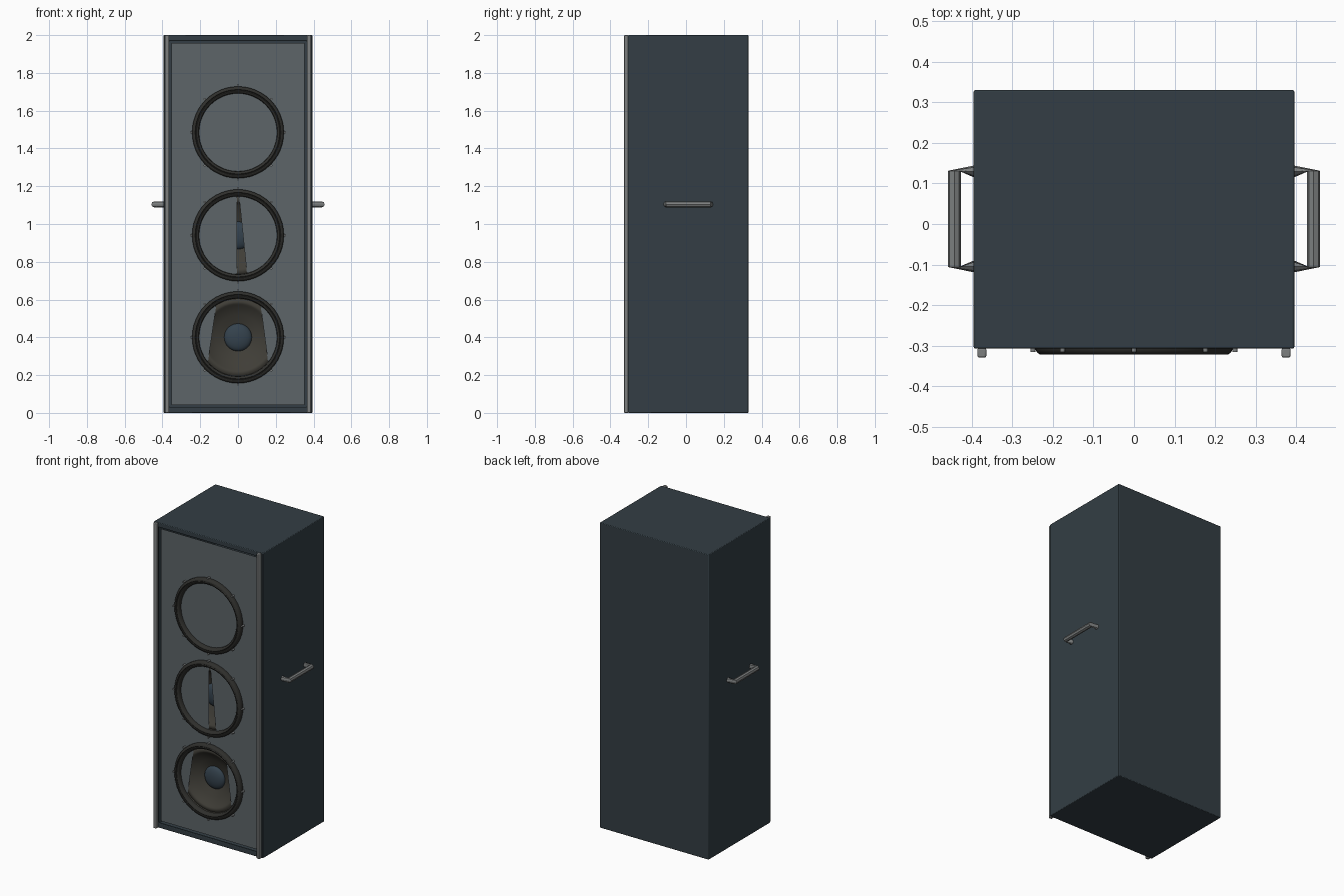
import bpy, bmesh
from math import sin, cos, pi, radians
from mathutils import Matrix, Vector

if "Cube" in bpy.data.objects:
    bpy.data.objects.remove(bpy.data.objects["Cube"])


def material(name, rgb):
    m = bpy.data.materials.new(name)
    m.diffuse_color = (*rgb, 1)
    m.use_nodes = True
    m.node_tree.nodes["Principled BSDF"].inputs["Base Color"].default_value = m.diffuse_color
    return m


SLATE = material("slate", (0.033, 0.048, 0.058))
GRILLE = material("panel_grey", (0.11, 0.13, 0.14))
RUBBER = material("rubber", (0.028, 0.028, 0.025))
PAPER = material("paper_cone", (0.05, 0.047, 0.038))
DOME = material("dome_blue", (0.035, 0.055, 0.075))
METAL = material("metal", (0.2, 0.21, 0.21))


def finish(bm, name, mat, smooth=None, bevel=0):
    if smooth is None or smooth >= 0:
        bmesh.ops.recalc_face_normals(bm, faces=bm.faces)
    me = bpy.data.meshes.new(name)
    bm.to_mesh(me)
    bm.free()
    ob = bpy.data.objects.new(name, me)
    bpy.context.collection.objects.link(ob)
    me.materials.append(mat)
    if bevel:
        mod = ob.modifiers.new("bevel", "BEVEL")
        mod.width, mod.segments = bevel, 2
    if smooth:
        bpy.ops.object.select_all(action='DESELECT')
        ob.select_set(True)
        bpy.context.view_layer.objects.active = ob
        bpy.ops.object.shade_smooth_by_angle(angle=radians(smooth))
    return ob


def box(lo, hi):
    bm = bmesh.new()
    lo, hi = Vector(lo), Vector(hi)
    bmesh.ops.create_cube(bm, size=1, matrix=Matrix.Translation((lo + hi) / 2)
                          @ Matrix.Diagonal((*(hi - lo), 1)))
    return bm


def bridge(bm, a, b):
    n = len(a)
    for i in range(n):
        bm.faces.new((a[i], a[(i + 1) % n], b[(i + 1) % n], b[i]))


def lathe(name, mat, profile, z, closed=False, cap=False, n=48):
    """Spin (radius, y) points around a front-facing axis at height z."""
    bm = bmesh.new()
    rings = [[bm.verts.new((r * cos(2 * pi * i / n), y, z + r * sin(2 * pi * i / n)))
              for i in range(n)] for r, y in profile]
    for a, b in zip(rings, rings[1:] + rings[:1] if closed else rings[1:]):
        bridge(bm, a, b)
    if cap:
        bm.faces.new(rings[-1])
    return finish(bm, name, mat, 40)


# Cabinet shell with a shallow frame around the front opening
bm = box((-0.395, -0.307, 0), (0.395, 0.33, 2))
front = min(bm.faces, key=lambda f: f.calc_center_median().y)
bmesh.ops.inset_region(bm, faces=[front], thickness=0.043)
ext = bmesh.ops.extrude_discrete_faces(bm, faces=[front])["faces"]
bmesh.ops.translate(bm, vec=(0, 0.012, 0), verts=ext[0].verts)
bmesh.ops.delete(bm, geom=ext, context='FACES_ONLY')
finish(bm, "cabinet", SLATE, 30, bevel=0.004)

# Front panel with the openings that reveal the lower drivers
bm = bmesh.new()
outlines = [
    [(-0.353, 0.042), (0.353, 0.042), (0.353, 1.958), (-0.353, 1.958)],
    [(-0.113, 0.582), (-0.16, 0.262), (-0.12, 0.215), (0, 0.178),
     (0.12, 0.215), (0.16, 0.262), (0.118, 0.582), (0, 0.618)],
    [(-0.004, 1.16), (-0.004, 0.722), (0.049, 0.722), (0.004, 1.16)],
]
edges = []
for pts in outlines:
    vs = [bm.verts.new((x, -0.295, z)) for x, z in pts]
    edges += [bm.edges.new((vs[i - 1], vs[i])) for i in range(len(vs))]
bmesh.ops.triangle_fill(bm, edges=edges, use_beauty=True, normal=(0, -1, 0))
for f in bm.faces:
    f.normal_update()
    if f.normal.y > 0:
        f.normal_flip()
finish(bm, "front_panel", GRILLE, -1).data.shade_flat()

# Three drivers: rim, cone, dust dome and screws
RIM = [(0.243, -0.293), (0.243, -0.309), (0.239, -0.317), (0.231, -0.322),
       (0.227, -0.322), (0.224, -0.318), (0.220, -0.321), (0.213, -0.319),
       (0.208, -0.312), (0.206, -0.293)]
CONE = [(0.213, -0.291), (0.205, -0.284), (0.197, -0.288), (0.187, -0.291),
        (0.177, -0.287), (0.17, -0.28), (0.12, -0.254), (0.065, -0.235)]
CAP = [(0.073 * cos(a), -0.238 - 0.028 * sin(a))
       for a in [i * pi / 2 / 8 for i in range(8)]]
for label, z in (("lower", 0.40), ("middle", 0.94), ("upper", 1.485)):
    lathe(label + "_rim", RUBBER, RIM, z, closed=True)
    lathe(label + "_cone", PAPER, CONE, z)
    lathe(label + "_dust_dome", DOME, CAP, z, cap=True)
    bm = bmesh.new()
    for k in range(8):
        a = k * pi / 4
        bmesh.ops.create_cone(
            bm, cap_ends=True, segments=10, radius1=0.006, radius2=0.006, depth=0.021,
            matrix=Matrix.Translation((0.249 * cos(a), -0.3045, z + 0.249 * sin(a)))
            @ Matrix.Rotation(pi / 2, 4, 'X'))
    finish(bm, label + "_screws", METAL, 40)

# Edge strips and side handles, mirrored left and right
for side, s in (("left", -1), ("right", 1)):
    x = 0.375 * s
    finish(box((x - 0.011, -0.329, 0), (x + 0.011, -0.306, 2)),
           side + "_edge_strip", METAL, 30, bevel=0.004)
    bm = bmesh.new()
    loops = []
    R, zc, n = 0.016, 1.104, 8
    for hx, hy, along_x in ((0.390, -0.104, 1), (0.443, -0.106, 0),
                            (0.443, 0.131, 0), (0.390, 0.129, 1)):
        ring = []
        for i in range(n):
            u, w = R * cos(2 * pi * i / n), R * sin(2 * pi * i / n)
            # the leg ends face the cabinet, the bar ends face along y
            if along_x:
                p = (hx, hy + (u if hy > 0 else -u), zc + w)
            else:
                p = (hx + u, hy, zc + w)
            ring.append(bm.verts.new((p[0] * s, p[1], p[2])))
        loops.append(ring)
    for a, b in zip(loops, loops[1:]):
        bridge(bm, a, b)
    bm.faces.new(loops[0])
    bm.faces.new(loops[-1])
    finish(bm, side + "_handle", METAL)
